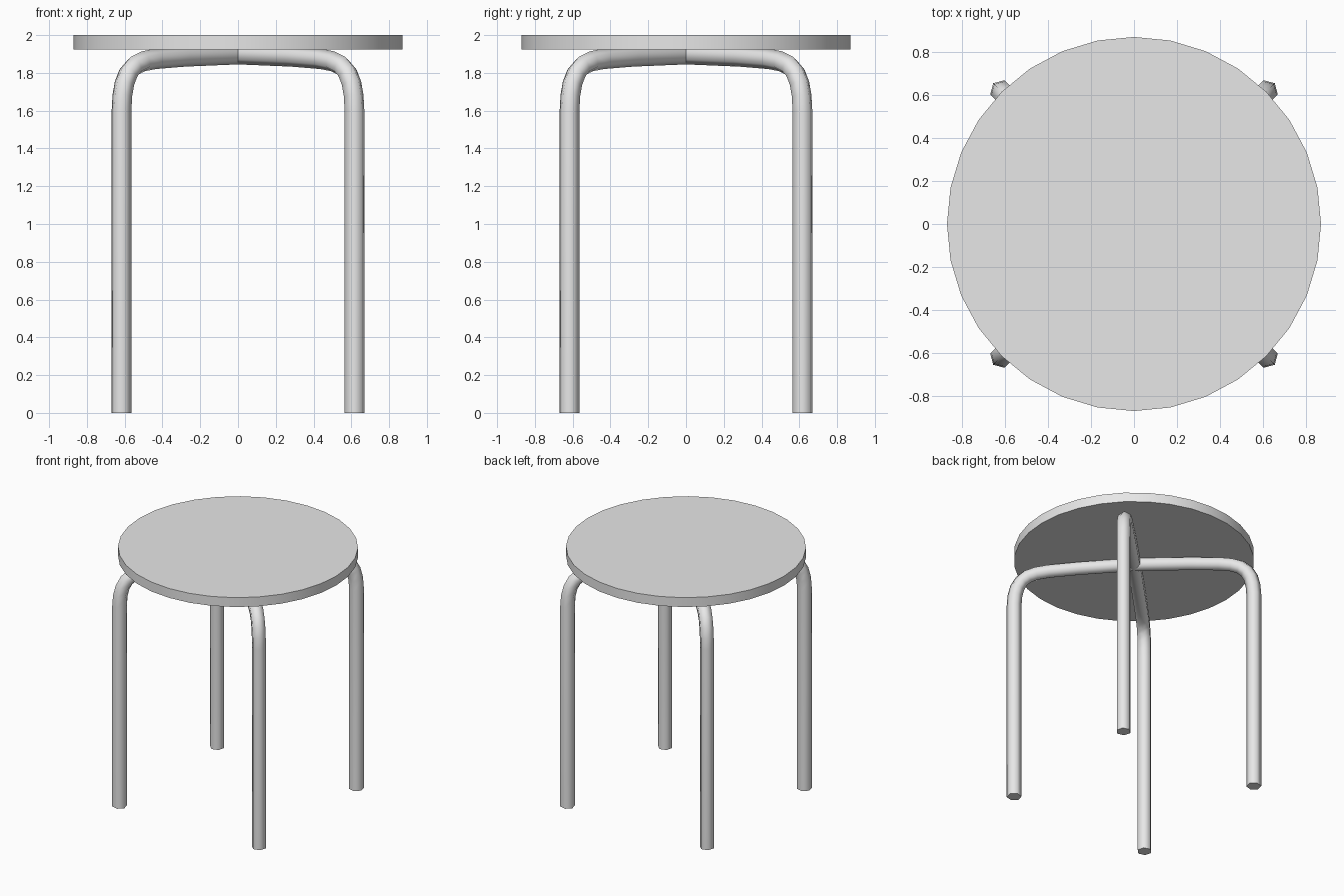
import bpy
import bmesh
import math
from mathutils import Vector

cube = bpy.data.objects.get("Cube")
if cube:
    bpy.data.objects.remove(cube, do_unlink=True)

grey = bpy.data.materials.new("light grey")
grey.use_nodes = True
grey.diffuse_color = (0.8, 0.8, 0.8, 1)
grey.node_tree.nodes["Principled BSDF"].inputs["Base Color"].default_value = (0.8, 0.8, 0.8, 1)


def finish(name, bm):
    """Turn a bmesh into a smooth-shaded object with sharp rims."""
    bmesh.ops.recalc_face_normals(bm, faces=bm.faces)
    mesh = bpy.data.meshes.new(name)
    bm.to_mesh(mesh)
    bm.free()
    mesh.materials.append(grey)
    obj = bpy.data.objects.new(name, mesh)
    bpy.context.collection.objects.link(obj)
    bpy.ops.object.select_all(action='DESELECT')
    obj.select_set(True)
    bpy.context.view_layer.objects.active = obj
    bpy.ops.object.shade_smooth_by_angle(angle=math.radians(65))
    return obj


def bent_tube(name, path, radius, sides, heading):
    """Sweep a polygon section along a path lying in a vertical plane."""
    along = Vector((math.cos(heading), math.sin(heading), 0))
    across = Vector((-along.y, along.x, 0))
    up = Vector((0, 0, 1))
    points = [along * r + up * z for r, z in path]
    bm = bmesh.new()
    rings = []
    for i, p in enumerate(points):
        into = (p - points[max(i - 1, 0)]).normalized()
        out = (points[min(i + 1, len(points) - 1)] - p).normalized()
        tangent = (into + out).normalized()
        normal = across.cross(tangent)
        ring = []
        for k in range(sides):
            a = math.tau * k / sides
            ring.append(bm.verts.new(p + (normal * math.cos(a) + across * math.sin(a)) * radius))
        rings.append(ring)
    for a, b in zip(rings, rings[1:]):
        for k in range(sides):
            n = (k + 1) % sides
            bm.faces.new((a[k], a[n], b[n], b[k]))
    bm.faces.new(rings[0])
    bm.faces.new(rings[-1])
    return finish(name, bm)


# Round seat
SEAT_BOTTOM, SEAT_TOP = 1.925, 2.0
bm = bmesh.new()
bmesh.ops.create_cone(bm, cap_ends=True, segments=32, radius1=0.87, radius2=0.87,
                      depth=SEAT_TOP - SEAT_BOTTOM)
bmesh.ops.translate(bm, verts=bm.verts, vec=(0, 0, (SEAT_TOP + SEAT_BOTTOM) / 2))
finish("seat", bm)

# Two crossing tubes, each forming a pair of legs joined under the seat
half = [(0.4, 1.887), (0.62, 1.874), (0.71, 1.861), (0.775, 1.838), (0.82, 1.8),
        (0.85, 1.745), (0.866, 1.68), (0.872, 1.6), (0.872, 0)]
path = [(-r, z) for r, z in reversed(half)] + [(0, 1.899)] + half
for name, degrees in (("leg_pair_a", 45), ("leg_pair_b", 135)):
    bent_tube(name, path, 0.054, 6, math.radians(degrees))
